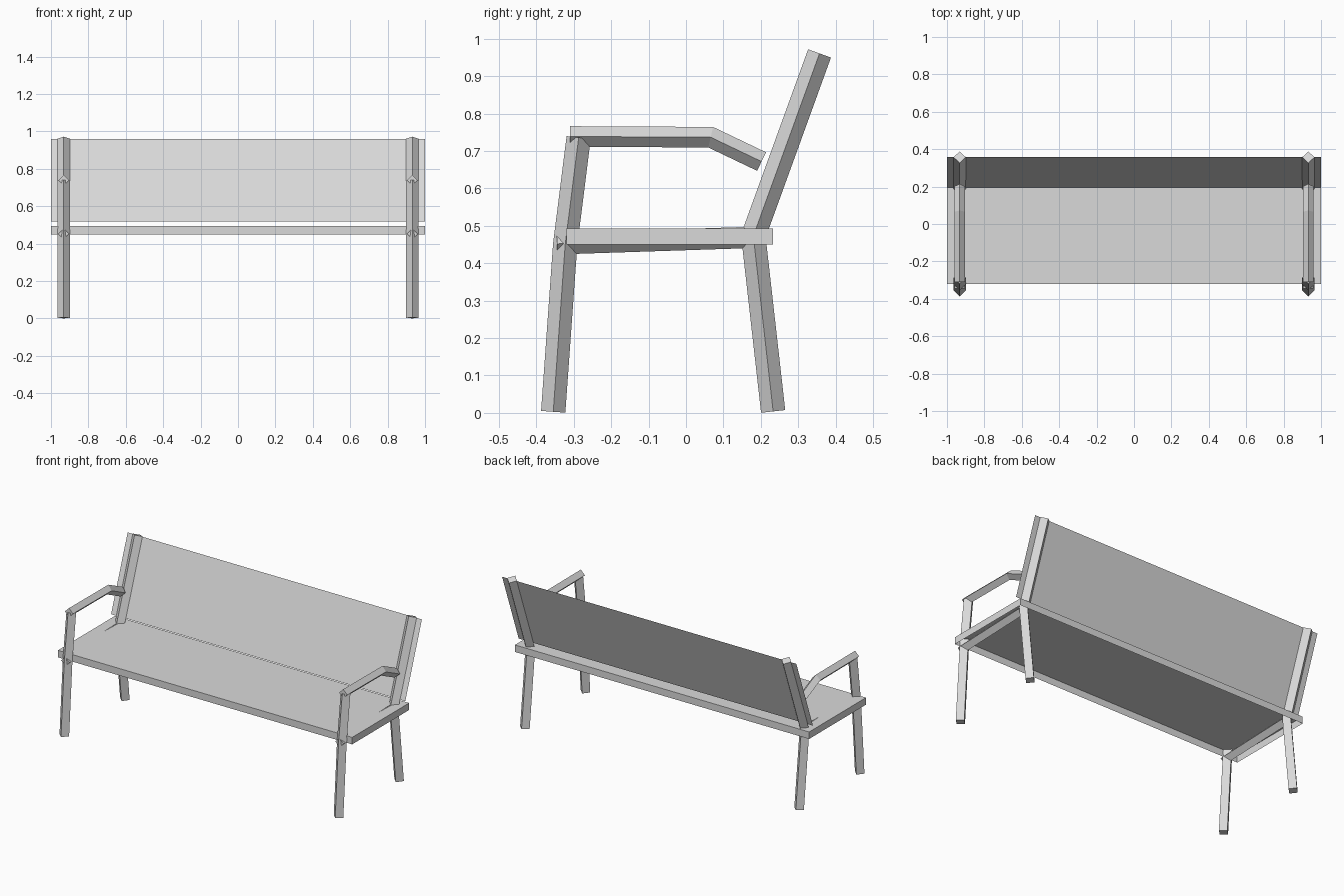
import bpy
import bmesh
from mathutils import Vector

if "Cube" in bpy.data.objects:
    bpy.data.objects.remove(bpy.data.objects["Cube"], do_unlink=True)

grey = bpy.data.materials.new("light grey")
grey.use_nodes = True
grey.diffuse_color = (0.7, 0.7, 0.7, 1)
grey.node_tree.nodes["Principled BSDF"].inputs["Base Color"].default_value = (0.7, 0.7, 0.7, 1)


def finish(name, bm):
    bmesh.ops.recalc_face_normals(bm, faces=bm.faces[:])
    mesh = bpy.data.meshes.new(name)
    bm.to_mesh(mesh)
    bm.free()
    mesh.materials.append(grey)
    obj = bpy.data.objects.new(name, mesh)
    bpy.context.collection.objects.link(obj)
    return obj


def bar(name, x, path, r):
    """Square bar set on its corner, mitred along a path of (y, z) points."""
    bm = bmesh.new()
    pts = [Vector((x, y, z)) for y, z in path]
    dirs = [(b - a).normalized() for a, b in zip(pts, pts[1:])]
    side = Vector((1, 0, 0))
    rings = []
    for i, p in enumerate(pts):
        d0, d1 = dirs[max(i - 1, 0)], dirs[min(i, len(dirs) - 1)]
        tangent = (d0 + d1).normalized()
        up = side.cross(tangent) / tangent.dot(d0)
        rings.append([bm.verts.new(p + o * r) for o in (side, up, -side, -up)])
    for a, b in zip(rings, rings[1:]):
        for k in range(4):
            n = (k + 1) % 4
            bm.faces.new((a[k], a[n], b[n], b[k]))
    bm.faces.new(rings[0])
    bm.faces.new(rings[-1])
    return finish(name, bm)


# Side frames
for label, s in (("left", 1), ("right", -1)):
    x = s * 0.932
    bar(label + "_front_leg", x, [(-0.355, 0.003), (-0.323, 0.45), (-0.287, 0.736)], 0.0325)
    bar(label + "_rear_post", x, [(0.233, 0.004), (0.18, 0.473), (0.357, 0.961)], 0.0325)
    bar(label + "_armrest", x, [(-0.31, 0.739), (0.066, 0.737), (0.202, 0.672)], 0.0275)
    bar(label + "_seat_rail", x, [(-0.345, 0.452), (0.17, 0.469)], 0.0285)

# Seat tray: a top sheet with a folded rim, open underneath
bm = bmesh.new()
bmesh.ops.create_cube(bm, size=1)
bmesh.ops.scale(bm, vec=(2, 0.553, 0.043), verts=bm.verts)
bmesh.ops.translate(bm, vec=(0, -0.0435, 0.4715), verts=bm.verts)
bm.normal_update()
underside = [f for f in bm.faces if f.normal.z < -0.5]
bmesh.ops.delete(bm, geom=underside, context='FACES_ONLY')
finish("seat", bm)

# Thin sheet backrest on the centre line of the rear posts
bm = bmesh.new()
low, high = (0.196, 0.518), (0.357, 0.959)
corners = [(-1, *low), (1, *low), (1, *high), (-1, *high)]
bm.faces.new([bm.verts.new(c) for c in corners])
finish("backrest", bm)
